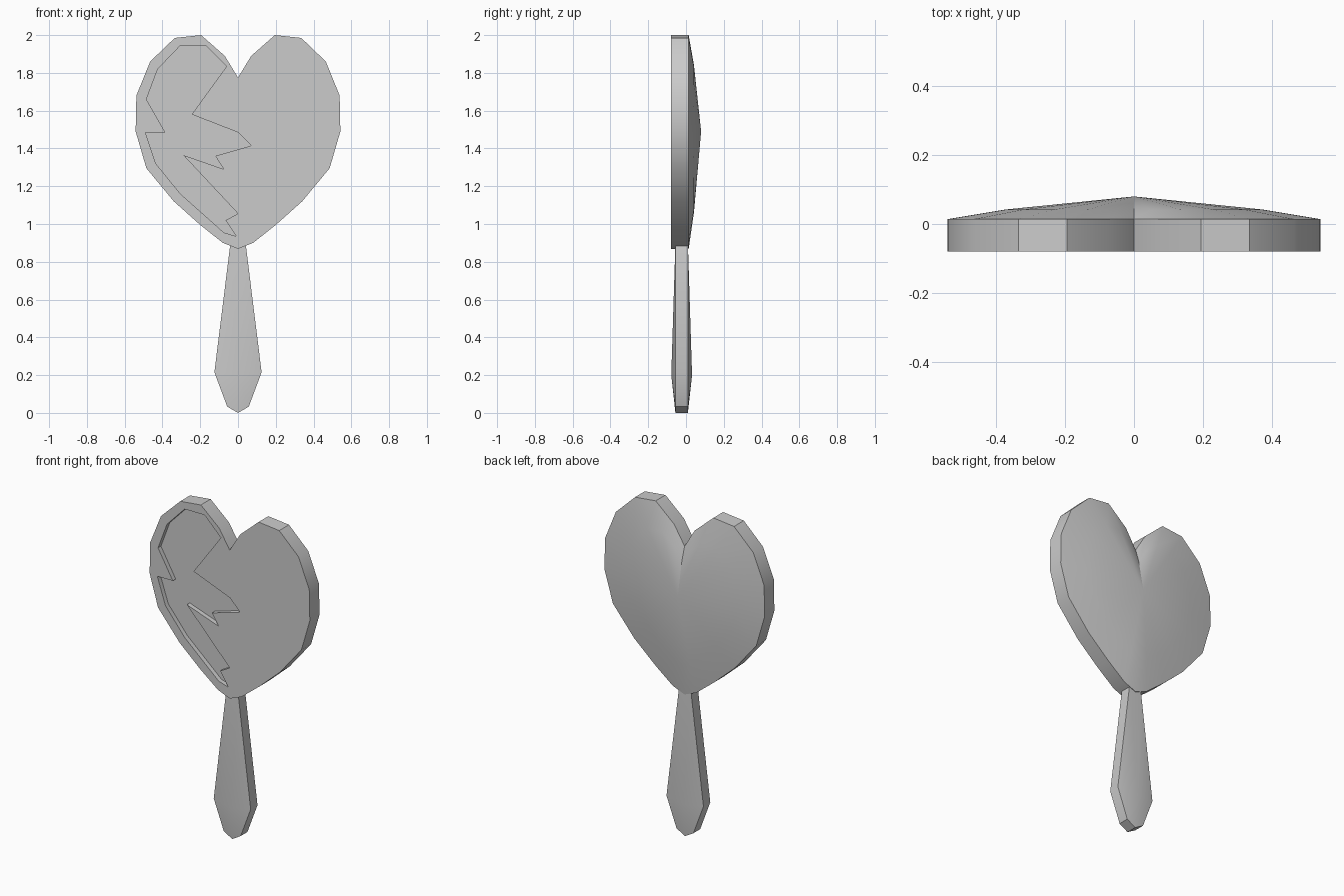
import bpy, bmesh
from math import radians

if "Cube" in bpy.data.objects:
    bpy.data.objects.remove(bpy.data.objects["Cube"])


def mirrored(half):
    """Close a right-hand half outline (both ends on x = 0) into a full loop."""
    return half + [(-x, z) for x, z in reversed(half) if x > 0]


def make_object(name, bm):
    bmesh.ops.recalc_face_normals(bm, faces=bm.faces)
    mesh = bpy.data.meshes.new(name)
    bm.to_mesh(mesh)
    bm.free()
    obj = bpy.data.objects.new(name, mesh)
    bpy.context.collection.objects.link(obj)
    return obj


def ring(bm, outline, y, scale=1.0, cz=0.0):
    return [bm.verts.new((x * scale, y, cz + (z - cz) * scale)) for x, z in outline]


def bridge(bm, a, b):
    for i in range(len(a)):
        j = (i + 1) % len(a)
        bm.faces.new((a[i], a[j], b[j], b[i]))


def fan(bm, loop, apex):
    tip = bm.verts.new(apex)
    for i in range(len(loop)):
        bm.faces.new((loop[i], loop[(i + 1) % len(loop)], tip))


def smooth(obj):
    bpy.ops.object.select_all(action='DESELECT')
    obj.select_set(True)
    bpy.context.view_layer.objects.active = obj
    bpy.ops.object.shade_smooth_by_angle(angle=radians(32))


# Heart-shaped head: flat front, straight rim, domed back
heart = mirrored([(0, 1.775), (0.07, 1.89), (0.195, 2.0), (0.335, 1.985),
                  (0.465, 1.86), (0.538, 1.68), (0.542, 1.49), (0.485, 1.295),
                  (0.34, 1.12), (0.2, 0.995), (0.08, 0.9), (0, 0.868)])
bm = bmesh.new()
front = ring(bm, heart, -0.08)
rim = ring(bm, heart, 0.014)
dome = ring(bm, heart, 0.042, 0.69, 1.49)
bm.faces.new(front)
bridge(bm, front, rim)
bridge(bm, rim, dome)
fan(bm, dome, (0, 0.08, 1.49))
head = make_object("mirror_head", bm)

# Jagged recess where the broken glass is missing
shard = [(-0.17, 1.945), (-0.06, 1.835), (-0.245, 1.58), (0, 1.485), (0.07, 1.415),
         (-0.12, 1.36), (-0.075, 1.29), (-0.29, 1.365), (0, 1.055), (-0.065, 1.02),
         (-0.01, 0.935), (-0.075, 0.955), (-0.305, 1.16), (-0.435, 1.32),
         (-0.49, 1.485), (-0.385, 1.485), (-0.485, 1.66), (-0.425, 1.82), (-0.305, 1.945)]
bm = bmesh.new()
outer, inner = ring(bm, shard, -0.15), ring(bm, shard, -0.052)
bm.faces.new(outer)
bm.faces.new(inner)
bridge(bm, outer, inner)
cutter = make_object("recess_cutter", bm)
cutter.hide_render = True

mod = head.modifiers.new("recess", 'BOOLEAN')
mod.operation = 'DIFFERENCE'
mod.solver = 'EXACT'
mod.object = cutter
bpy.context.view_layer.objects.active = head
bpy.ops.object.modifier_apply(modifier=mod.name)
bpy.data.objects.remove(cutter)
smooth(head)

# Handle: flared outline, bulging front and back
grip = [(0.04, 0.9), (0.125, 0.215), (0.057, 0.033), (0, 0),
        (-0.057, 0.033), (-0.125, 0.215), (-0.04, 0.9)]
bm = bmesh.new()
front, back = ring(bm, grip, -0.056), ring(bm, grip, 0.01)
bridge(bm, front, back)
fan(bm, front, (0, -0.078, 0.2))
fan(bm, back, (0, 0.032, 0.2))
smooth(make_object("handle", bm))
